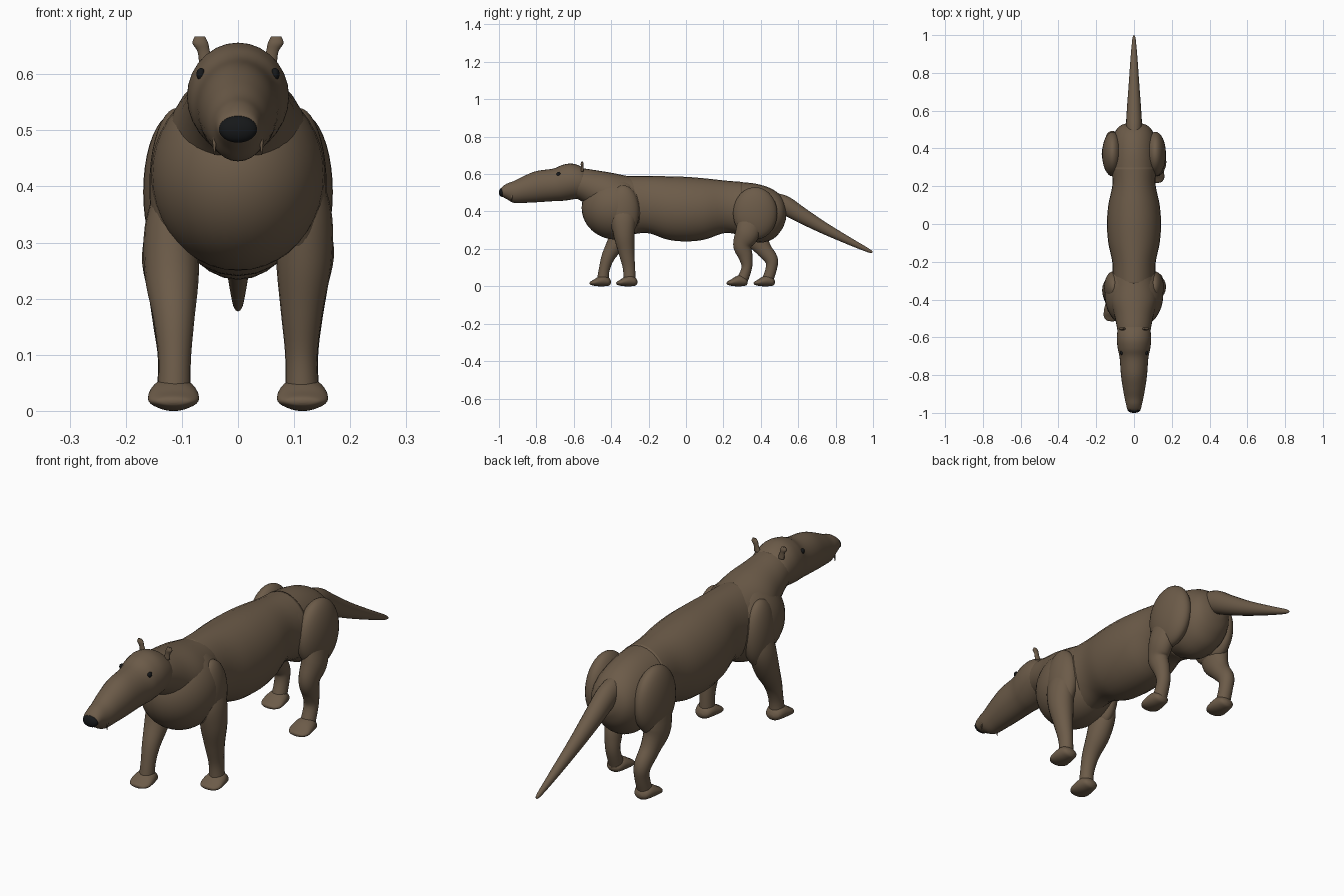
import bpy, bmesh, math
from mathutils import Vector

cube = bpy.data.objects.get("Cube")
if cube:
    bpy.data.objects.remove(cube)


def material(name, colour):
    m = bpy.data.materials.new(name)
    m.use_nodes = True
    m.diffuse_color = (*colour, 1)
    m.node_tree.nodes["Principled BSDF"].inputs["Base Color"].default_value = (*colour, 1)
    return m


FUR = material("brown fur", (0.15, 0.105, 0.066))
BLACK = material("nose black", (0.008, 0.009, 0.01))


def finish(name, bm, mat):
    bmesh.ops.recalc_face_normals(bm, faces=bm.faces)
    mesh = bpy.data.meshes.new(name)
    bm.to_mesh(mesh)
    bm.free()
    mesh.materials.append(mat)
    for p in mesh.polygons:
        p.use_smooth = True
    obj = bpy.data.objects.new(name, mesh)
    bpy.context.collection.objects.link(obj)
    return obj


def smooth_rows(rows, steps=5):
    """Catmull-Rom interpolation of rows of numbers."""
    rows = [Vector(r) for r in rows]
    out = []
    for i in range(len(rows) - 1):
        p0, p1 = rows[max(i - 1, 0)], rows[i]
        p2, p3 = rows[i + 1], rows[min(i + 2, len(rows) - 1)]
        for s in range(steps):
            t = s / steps
            out.append(p1 + (p2 - p0) * (t / 2) + (2 * p0 - 5 * p1 + 4 * p2 - p3) * (t * t / 2)
                       + (3 * p1 - p0 - 3 * p2 + p3) * (t ** 3 / 2))
    return out + [rows[-1]]


def skin(name, rings, mat=FUR, sides=28):
    """Skin over rings given as (centre, side vector, up vector)."""
    bm = bmesh.new()
    loops = []
    for c, a, b in rings:
        angles = [math.tau * k / sides for k in range(sides)]
        loops.append([bm.verts.new(c + a * math.cos(t) + b * math.sin(t)) for t in angles])
    for low, high in zip(loops, loops[1:]):
        for k in range(sides):
            n = (k + 1) % sides
            bm.faces.new((low[k], low[n], high[n], high[k]))
    for end in (0, -1):
        pole = bm.verts.new(rings[end][0])
        for k in range(sides):
            bm.faces.new((pole, loops[end][k], loops[end][(k + 1) % sides]))
    return finish(name, bm, mat)


def hull(name, rows, x=0):
    """Upright sections: y, half width, top z, bottom z."""
    rings = []
    for y, w, top, bottom in smooth_rows(rows):
        rings.append((Vector((x, y, (top + bottom) / 2)), Vector((w, 0, 0)),
                      Vector((0, 0, (top - bottom) / 2))))
    return skin(name, rings)


def limb(name, rows):
    """Sections across a path: x, y, z, side radius, front radius."""
    pts = smooth_rows(rows)
    rings = []
    for i, p in enumerate(pts):
        d = Vector(pts[min(i + 1, len(pts) - 1)][:3]) - Vector(pts[max(i - 1, 0)][:3])
        up = Vector((1, 0, 0)).cross(d).normalized()
        rings.append((Vector(p[:3]), Vector((p[3], 0, 0)), up * p[4]))
    return skin(name, rings, sides=20)


def ball(name, centre, radii, mat=FUR):
    bm = bmesh.new()
    bmesh.ops.create_uvsphere(bm, u_segments=32, v_segments=20, radius=1)
    bmesh.ops.scale(bm, vec=radii, verts=bm.verts)
    bmesh.ops.translate(bm, vec=centre, verts=bm.verts)
    return finish(name, bm, mat)


# Trunk, neck and head
hull("torso", [(-.32, .115, .59, .27), (-.21, .114, .59, .285), (-.1, .136, .588, .25),
               (0, .143, .585, .24), (.1, .136, .577, .25), (.21, .114, .565, .285),
               (.3, .12, .558, .27)])
hull("rump", [(.2, .1, .56, .32), (.28, .118, .558, .28), (.38, .12, .547, .235),
              (.46, .11, .52, .25), (.51, .085, .48, .3), (.532, .045, .43, .35),
              (.536, .005, .39, .38)])
ball("chest", (0, -.375, .42), (.155, .183, .17))
hull("neck", [(-.61, .08, .63, .48), (-.55, .09, .63, .45), (-.48, .105, .62, .4),
              (-.4, .128, .607, .34), (-.32, .125, .591, .3), (-.25, .1, .58, .33)])
hull("head", [(-.53, .07, .615, .5), (-.56, .086, .64, .475), (-.61, .091, .656, .464),
              (-.66, .086, .649, .457), (-.71, .076, .629, .455), (-.8, .069, .616, .449),
              (-.87, .059, .588, .446), (-.92, .05, .563, .446), (-.955, .042, .55, .464),
              (-.98, .035, .534, .478), (-.99, .022, .52, .485)])
ball("nose", (0, -.984, .502), (.034, .016, .024), BLACK)

# Tail
limb("tail", [(0, .47, .45, .04, .05), (0, .53, .432, .042, .05), (0, .62, .378, .037, .042),
              (0, .74, .31, .028, .031), (0, .87, .243, .019, .02), (0, .97, .194, .01, .011),
              (0, .996, .182, .005, .005)])

# Paired face parts, shoulders and haunches
for side, label in ((1, "left"), (-1, "right")):
    ball(label + "_eye", (side * .066, -.682, .6), (.008, .011, .011), BLACK)
    limb(label + "_ear", [(side * .055, -.555, .615, .014, .008),
                          (side * .061, -.555, .64, .011, .007),
                          (side * .067, -.555, .655, .014, .008),
                          (side * .068, -.555, .667, .009, .004)])
    limb(label + "_fang", [(side * .041, -.93, .49, .004, .005),
                           (side * .042, -.932, .475, .003, .004),
                           (side * .042, -.933, .456, .001, .001)])
    ball(label + "_shoulder", (side * .108, -.335, .4), (.05, .085, .14))
    ball(label + "_haunch", (side * .113, .37, .39), (.056, .118, .14))


def foot(name, x, y):
    hull(name, [(y + .055, .012, .03, .015), (y + .045, .03, .046, .004),
                (y + .02, .04, .06, 0), (y - .01, .045, .052, 0),
                (y - .035, .044, .036, .003), (y - .053, .03, .026, .008),
                (y - .058, .008, .02, .014)], x)


# Legs in mid stride
limb("left_front_leg", [(.11, -.335, .44, .03, .05), (.118, -.335, .36, .048, .065),
                        (.118, -.33, .27, .05, .056), (.114, -.318, .18, .038, .042),
                        (.113, -.305, .1, .029, .033), (.114, -.302, .03, .03, .032)])
limb("right_front_leg", [(-.11, -.335, .42, .03, .05), (-.118, -.34, .33, .048, .06),
                         (-.118, -.37, .24, .048, .05), (-.114, -.415, .16, .036, .036),
                         (-.113, -.437, .09, .029, .029), (-.114, -.445, .03, .03, .032)])
limb("left_hind_leg", [(.12, .36, .4, .03, .07), (.127, .33, .29, .044, .065),
                       (.122, .302, .22, .038, .05), (.117, .318, .16, .033, .038),
                       (.114, .325, .1, .029, .028), (.114, .3, .03, .03, .03)])
limb("right_hind_leg", [(-.12, .365, .4, .03, .07), (-.127, .37, .28, .044, .07),
                        (-.122, .41, .205, .037, .045), (-.117, .455, .145, .033, .036),
                        (-.114, .456, .095, .029, .03), (-.114, .435, .03, .03, .03)])
foot("left_front_foot", .115, -.315)
foot("right_front_foot", -.115, -.457)
foot("left_hind_foot", .115, .275)
foot("right_hind_foot", -.115, .42)
